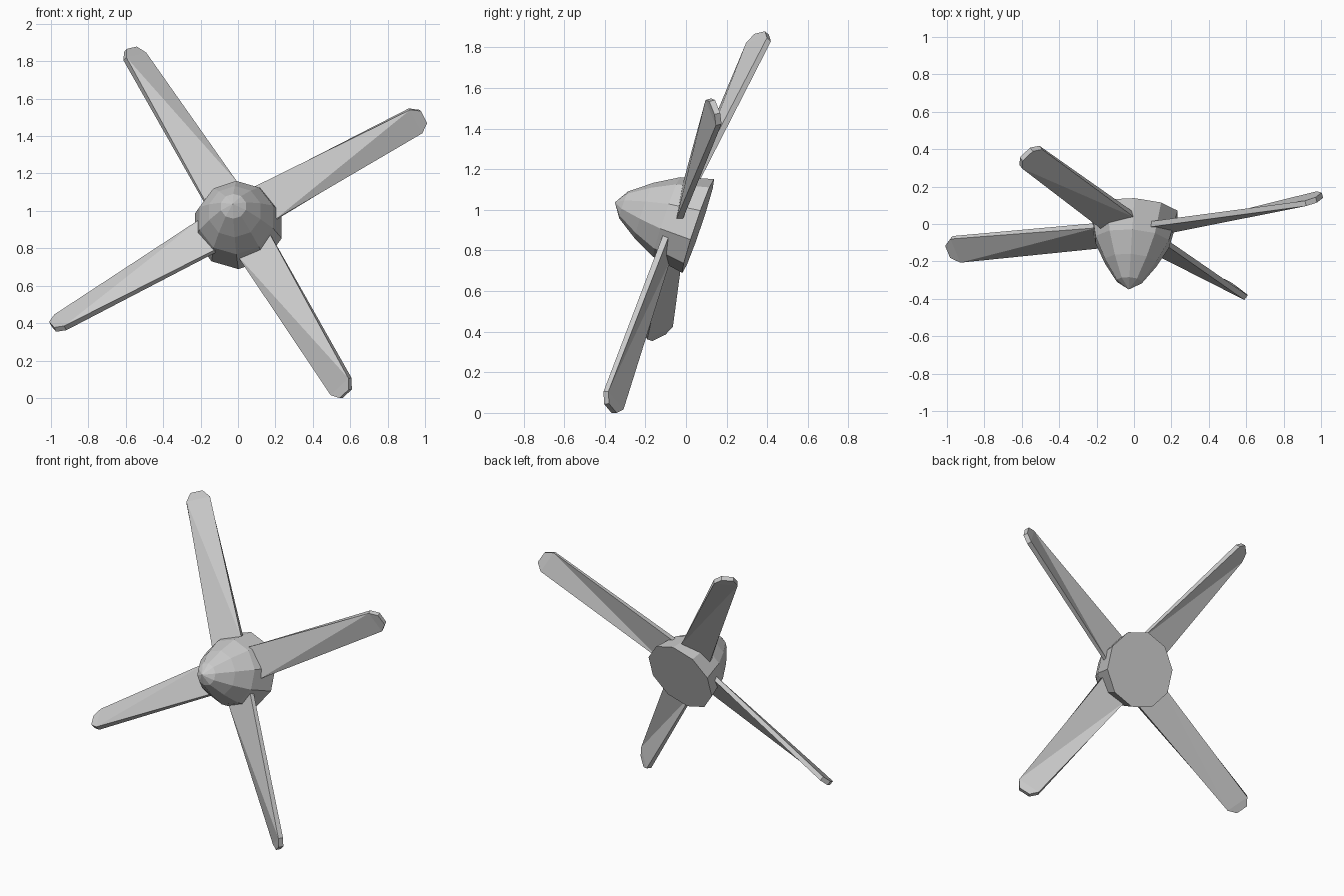
import bpy, bmesh
from math import sin, cos, pi, radians
from mathutils import Vector

if "Cube" in bpy.data.objects:
    bpy.data.objects.remove(bpy.data.objects["Cube"])

# Shared frame: forward axis of the tilted propeller and two blade directions
axis = Vector((-0.06, -0.938, 0.342)).normalized()
dir_a = Vector((-0.5, 0.324, 0.80))
dir_a = (dir_a - axis * dir_a.dot(axis)).normalized()
dir_b = dir_a.cross(axis).normalized()
if dir_b.x < 0:
    dir_b = -dir_b
centre = Vector((0, 0, 0.943))


def finish(name, bm):
    bmesh.ops.recalc_face_normals(bm, faces=bm.faces)
    mesh = bpy.data.meshes.new(name)
    bm.to_mesh(mesh)
    bm.free()
    obj = bpy.data.objects.new(name, mesh)
    bpy.context.collection.objects.link(obj)


def bridge(bm, lower, upper):
    n = len(lower)
    for i in range(n):
        j = (i + 1) % n
        bm.faces.new((lower[i], lower[j], upper[j], upper[i]))


# Spinner hub: ten-sided rings from the nose to the flat back
def spinner():
    bm = bmesh.new()
    nose, back = Vector((-0.028, -0.35, 1.037)), Vector((0.002, 0.06, 0.92))
    normal = Vector((-0.06, -0.945, 0.32)).normalized()
    u = Vector((1, 0, 0))
    u = (u - normal * u.dot(normal)).normalized()
    v = normal.cross(u)
    if v.z < 0:
        v = -v
    rings = []
    for t, r in ((0.045, 0.07), (0.15, 0.145), (0.265, 0.207), (0.426, 0.244)):
        c = nose.lerp(back, t / 0.426)
        rings.append([bm.verts.new(c + r * (u * sin(k * pi / 5) + v * cos(k * pi / 5)))
                      for k in range(10)])
    tip = bm.verts.new(nose)
    for i in range(10):
        bm.faces.new((tip, rings[0][i], rings[0][(i + 1) % 10]))
    for lo, hi in zip(rings, rings[1:]):
        bridge(bm, lo, hi)
    bm.faces.new(rings[-1])
    finish("spinner_hub", bm)


# Blade: thin twisted slab with a chamfered tip
def blade(name, along, across):
    bm = bmesh.new()
    sections = []
    # radius, half chord, pitch, forward offset
    for r, h, pitch, off in ((0.17, 0.105, 10, 0.04), (1.10, 0.075, 39, 0.0),
                             (1.148, 0.038, 39, 0.0)):
        p = radians(pitch)
        chord = across * cos(p) - axis * sin(p)
        thick = across * sin(p) + axis * cos(p)
        c = centre + along * r + axis * off
        sections.append([bm.verts.new(c + chord * h * s + thick * 0.015 * d)
                         for s, d in ((-1, 1), (1, 1), (1, -1), (-1, -1))])
    root, mid, end = sections
    # broad faces split from the rear tip corner to the front root corner
    for i, j in ((0, 1), (3, 2)):
        bm.faces.new((root[i], root[j], mid[i]))
        bm.faces.new((root[j], mid[j], mid[i]))
    for i, j in ((1, 2), (3, 0)):
        bm.faces.new((root[i], root[j], mid[j], mid[i]))
    bridge(bm, mid, end)
    bm.faces.new(root)
    bm.faces.new(end)
    finish(name, bm)


spinner()
for name, along, across in (("blade_upper_left", dir_a, dir_b),
                            ("blade_upper_right", dir_b, -dir_a),
                            ("blade_lower_right", -dir_a, -dir_b),
                            ("blade_lower_left", -dir_b, dir_a)):
    blade(name, along, across)
